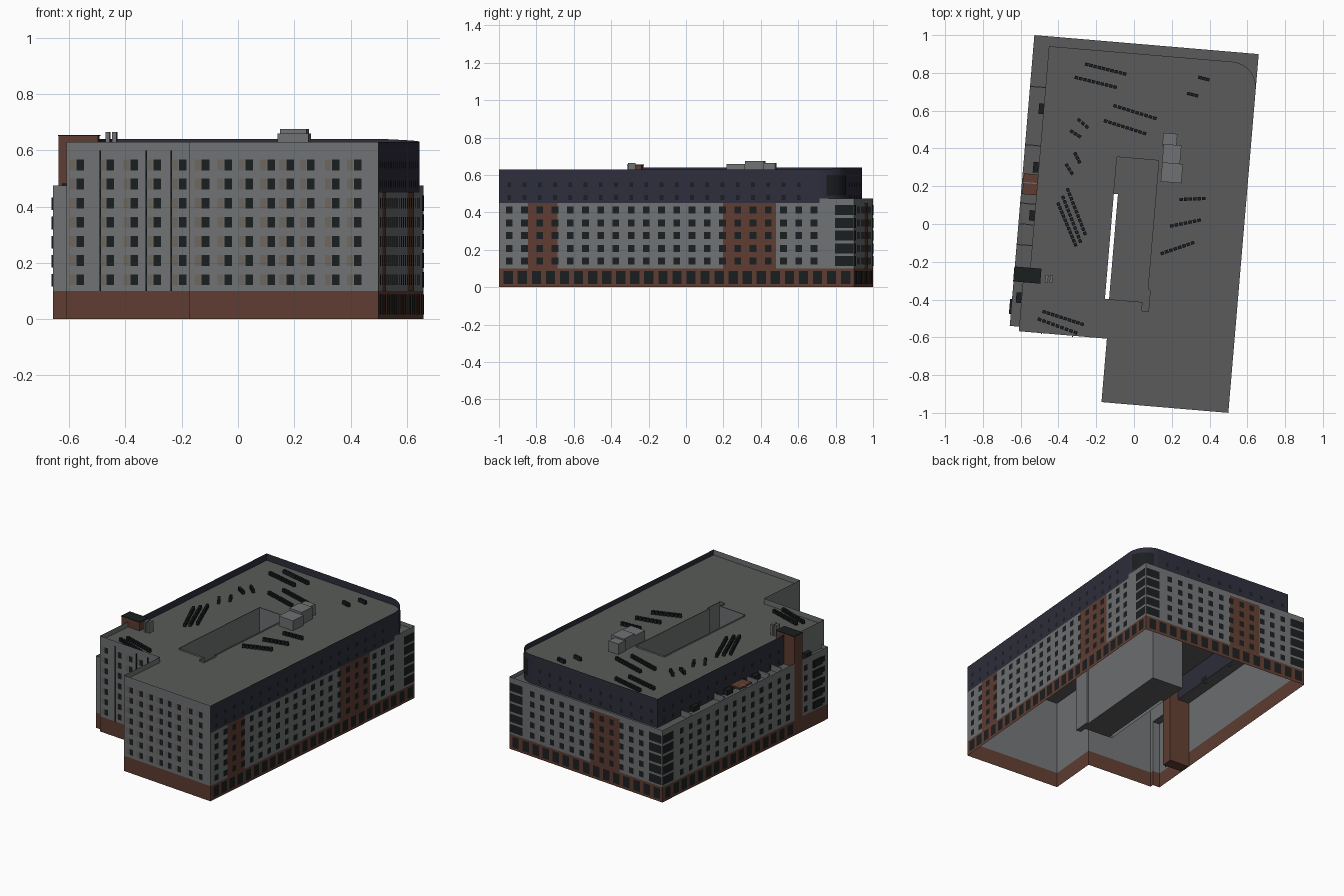
import bpy, bmesh, math
from mathutils import Vector, Matrix

if "Cube" in bpy.data.objects:
    bpy.data.objects.remove(bpy.data.objects["Cube"])

TILT = Matrix.Rotation(math.radians(-4.84), 4, 'Z')   # block is turned on its site
UNTILT = TILT.inverted()


def mat(name, r, g, b):
    m = bpy.data.materials.new(name)
    m.diffuse_color = (r, g, b, 1)
    m.use_nodes = True
    m.node_tree.nodes["Principled BSDF"].inputs["Base Color"].default_value = m.diffuse_color
    return m


WALL = mat("wall_grey", .16, .165, .17)
BRICK = mat("brick_brown", .115, .047, .031)
NAVY = mat("navy_cladding", .027, .027, .046)
GLASS = mat("dark_glass", .011, .013, .014)
ROOF = mat("roof_grey", .1, .105, .1)
TAN = mat("tan_panel", .15, .135, .115)


def finish(name, bm, m):
    bm.transform(TILT)
    me = bpy.data.meshes.new(name)
    bm.to_mesh(me)
    bm.free()
    me.materials.append(m)
    ob = bpy.data.objects.new(name, me)
    bpy.context.collection.objects.link(ob)
    return ob


def walls(name, pts, z0, z1, m, closed=False):
    """Upright sheet along a plan path; z1 is a number or one height per point."""
    bm = bmesh.new()
    tops = z1 if isinstance(z1, list) else [z1] * len(pts)
    lo = [bm.verts.new((x, y, z0)) for x, y in pts]
    hi = [bm.verts.new((x, y, z)) for (x, y), z in zip(pts, tops)]
    for i in range(len(pts) - (0 if closed else 1)):
        j = (i + 1) % len(pts)
        bm.faces.new((lo[i], lo[j], hi[j], hi[i]))
    return finish(name, bm, m)


def slab(name, loops, z, m):
    """Flat sheet bounded by an outline and optional holes."""
    bm = bmesh.new()
    edges = []
    for pts in loops:
        vs = [bm.verts.new((x, y, z)) for x, y in pts]
        edges += [bm.edges.new((vs[i - 1], vs[i])) for i in range(len(vs))]
    bmesh.ops.triangle_fill(bm, edges=edges, use_beauty=True, normal=(0, 0, 1))
    for f in bm.faces:
        if f.normal.z < 0:
            f.normal_flip()
    return finish(name, bm, m)


def boxes(name, items, m):
    """items: (cx, cy, sx, sy, z0, z1, angle)"""
    bm = bmesh.new()
    for cx, cy, sx, sy, z0, z1, a in items:
        M = (Matrix.Translation((cx, cy, (z0 + z1) / 2)) @ Matrix.Rotation(a, 4, 'Z')
             @ Matrix.Diagonal((sx, sy, z1 - z0, 1)))
        bmesh.ops.create_cube(bm, size=1, matrix=M)
    return finish(name, bm, m)


def panes(name, p, q, cols, rows, w, h, m, off=.002):
    """Grid of flat panels just proud of the wall running p -> q."""
    bm = bmesh.new()
    p, q = Vector(p), Vector(q)
    d = (q - p).normalized()
    n = Vector((d.y, -d.x)) * off
    for c in cols:
        a, b = p + d * (c - w / 2) + n, p + d * (c + w / 2) + n
        for z in rows:
            bm.faces.new([bm.verts.new(v) for v in (
                (a.x, a.y, z - h / 2), (b.x, b.y, z - h / 2),
                (b.x, b.y, z + h / 2), (a.x, a.y, z + h / 2))])
    return finish(name, bm, m)


def local(x, y):
    v = UNTILT @ Vector((x, y, 0))
    return v.x, v.y


def spread(a, b, step):
    n = round((b - a) / step)
    return [a + (b - a) * i / n for i in range(n + 1)]


# Plan corners
FR, BR, BL, LF = (.582, -.954), (.582, .952), (-.61, .952), (-.61, -.593)
STEP, WL, NOTCH, FL = (-.56, -.593), (-.56, -.617), (-.092, -.617), (-.092, -.954)
ARC = [(.446 + .136 * math.cos(t), .765 + .135 * math.sin(t))
       for t in [math.pi / 2 * i / 12 for i in range(13)]]
UBL, UL, UW = (-.528, .90), (-.528, -.33), (-.56, -.33)
footprint = [FR, BR, BL, LF, STEP, WL, NOTCH, FL]
COURT = [(-.12, .346), (-.12, -.408), (.08, -.408), (.08, -.455),
         (.115, -.455), (.115, -.34), (.102, -.34), (.102, .346)]

# Shell: brick base, grey storeys, set-back navy top storeys
walls("brick_base", footprint, 0, .1, BRICK, True)
walls("middle_storeys", footprint, .1, .45, WALL, True)
walls("terrace_parapet", [ARC[0], BR, BL, LF, STEP], .45, .475, WALL)
slab("terrace_floor", [[ARC[0], BR, BL, LF, STEP, UW, UL, UBL] + ARC[:0:-1]], .45, ROOF)
arc_tops = [.63 + .01 * i / 12 for i in range(13)]
walls("navy_top_storeys", [FR] + ARC + [UBL, UL], .45, [.63] + arc_tops + [.64, .64], NAVY)
walls("grey_top_storeys", [UL, UW, WL, NOTCH, FL, FR], .45, .63, WALL)
slab("main_roof", [[FR] + ARC + [UBL, UL, UW, WL, NOTCH, FL], COURT], .595, ROOF)

# Courtyard well, its floor leaving a narrow slot on the left
walls("courtyard_walls", COURT, .1, .605, WALL, True)
slab("courtyard_floor", [[(-.12, .346), (-.12, .15), (-.098, .15), (-.098, -.408)] + COURT[2:]],
     .1, ROOF)

# Brick bands on the walls
panes("brick_bands_right_narrow", FR, BR, [.235], [.275], .16, .35, BRICK, .001)
panes("brick_bands_right_wide", FR, BR, [1.345], [.275], .285, .35, BRICK, .001)
panes("brick_band_back", BR, BL, [.745], [.275], .225, .35, BRICK, .001)

# Windows
R7 = [.14 + .068 * i for i in range(7)]
R5, R2 = R7[:5], R7[5:]
front_r = [.057, .138, .213, .291, .359, .433, .522, .60]
front_l = [.05, .157, .242, .324, .416]
for tag, p, q, cols in (("right_wing", FL, FR, front_r), ("left_wing", WL, NOTCH, front_l)):
    panes("front_windows_" + tag, p, q, cols, R7, .027, .038, GLASS)
    panes("front_panels_" + tag, p, q, [c - .028 for c in cols], R7, .022, .038, TAN, .001)
side = spread(.055, 1.69, .0815)
panes("right_windows", FR, BR, side, R5, .036, .038, GLASS)
panes("right_top_windows", FR, BR, side[:-1], R2, .02, .026, GLASS)
panes("back_windows", BR, BL, spread(.18, 1.03, .08), R5, .034, .038, GLASS)
panes("back_top_windows", ARC[-1], UBL, spread(.06, .93, .08), R2, .02, .026, GLASS)
left_cols = [c for c in spread(.18, 1.50, .08) if not 1.21 < c < 1.33]
panes("left_windows", BL, LF, left_cols, R5, .034, .038, GLASS)
panes("left_top_windows", UBL, UL, spread(.06, 1.13, .08), R2, .02, .026, GLASS)
for tag, p, q, n in (("right", FR, BR, 1.86), ("back", BR, BL, 1.15), ("left", BL, LF, 1.19)):
    panes("shop_windows_" + tag, p, q, spread(.05, n, .077), [.052], .05, .07, GLASS)
# Glazed corners
panes("corner_glass_right", FR, BR, [1.853], R5, .1, .054, GLASS)
panes("corner_glass_back", BR, BL, [.053, 1.139], R5, .1, .054, GLASS)
panes("corner_glass_left", BL, LF, [.053], R5, .1, .054, GLASS)
arc_glass = [ARC[i] for i in range(2, 11)]
walls("curved_corner_glazing", [(x * 1.003, y * 1.003) for x, y in arc_glass], .49, .6, GLASS)

# Stair tower with dark cap
boxes("stair_tower", [(-.54, -.317, .14, .075, 0, .65, 0)], BRICK)
boxes("stair_tower_cap", [(-.54, -.317, .144, .079, .65, .655, 0)], GLASS)

# Terrace partitions, canopy and side balconies
boxes("terrace_partitions", [(-.569, y, .08, .006, .45, .49, 0)
                             for y in (.68, .37, .17, .06, -.05, -.16)], WALL)
boxes("terrace_canopy", [(*local(-.55, .21), .075, .11, .48, .49, 0)], BRICK)
boxes("terrace_screens", [(*local(x, y), .028, .055, .45, .482, 0) for x, y in
                          ((-.49, .61), (-.52, .3), (-.54, .045), (-.61, -.39))], GLASS)
boxes("side_balconies", [(-.614, -.49, .012, .08, z - .025, z + .02, 0) for z in R5], GLASS)

# Rain pipes on the front of the left wing
boxes("rain_pipes", [(local(x, -.58)[0], -.62, .005, .005, .1, .6, 0)
                     for x in (-.49, -.325, -.235)], GLASS)

# Roof plant rooms and chimney
boxes("roof_plant_rooms", [(*local(.19, .445), .075, .07, .595, .665, 0),
                           (*local(.2, .37), .095, .1, .595, .675, 0),
                           (*local(.2, .27), .11, .1, .595, .66, 0)], WALL)
boxes("roof_chimney", [(*local(-.45 + dx, -.29), .015, .04, .595, .665, 0)
                       for dx in (-.012, .012)], WALL)

# Rows of roof condensers: x0, y0, x1, y1
rows = [(-.25, .845, -.05, .795), (-.305, .775, -.10, .725), (-.10, .625, .11, .56),
        (-.15, .545, .055, .48), (-.29, .55, -.25, .515), (-.33, .49, -.29, .465),
        (-.31, .37, -.29, .33), (-.355, .31, -.33, .27), (-.35, .18, -.26, -.05),
        (-.375, .14, -.285, -.09), (-.40, .105, -.31, -.11), (-.475, -.465, -.275, -.53),
        (-.50, -.505, -.31, -.575), (.35, .775, .39, .765), (.29, .69, .33, .68),
        (.25, .13, .37, .135), (.20, -.01, .345, .02), (.15, -.155, .31, -.10)]
units = []
for x0, y0, x1, y1 in rows:
    a, b = Vector(local(x0, y0)), Vector(local(x1, y1))
    n = max(1, round((b - a).length / .024))
    ang = math.atan2(b.y - a.y, b.x - a.x)
    units += [(*a.lerp(b, i / n), .019, .017, .6, .622, ang) for i in range(n + 1)]
boxes("roof_condensers", units, GLASS)
